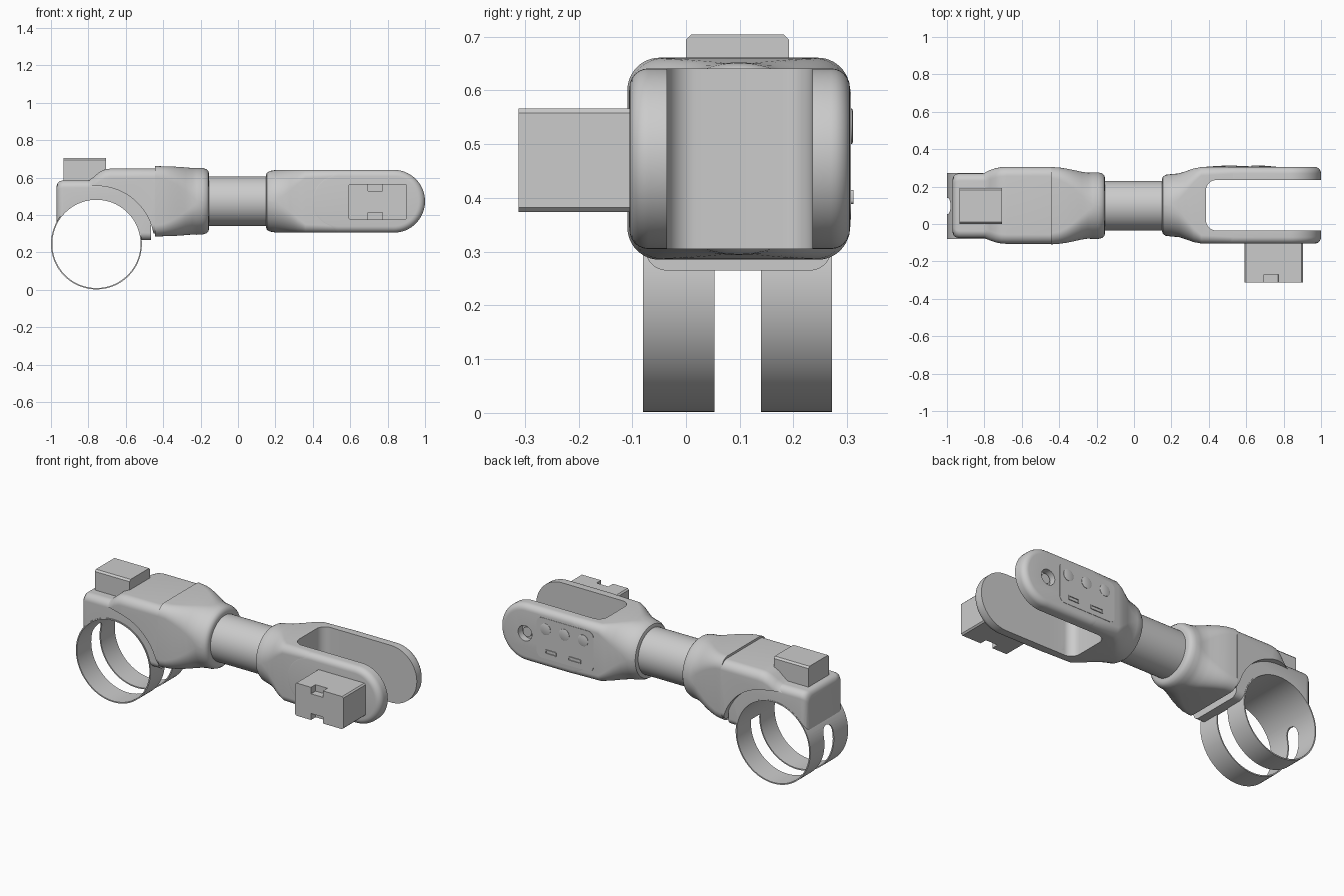
import bpy, bmesh, math

cube = bpy.data.objects.get("Cube")
if cube:
    bpy.data.objects.remove(cube, do_unlink=True)

GREY = (0.6, 0.6, 0.6, 1)
grey = bpy.data.materials.new("satin grey")
grey.use_nodes = True
grey.diffuse_color = GREY
grey.node_tree.nodes["Principled BSDF"].inputs["Base Color"].default_value = GREY

CY, CZ = 0.1, 0.473          # long axis of the arm
BX, BZ, BR = -0.757, 0.245, 0.243   # centre and radius of the wrist bands


def rounded_ring(u, v, hu, hv, r, n):
    """Rounded rectangle outline; r == hu == hv gives a circle."""
    pts = []
    for q, (su, sv) in enumerate(((1, 1), (-1, 1), (-1, -1), (1, -1))):
        for i in range(n + 1):
            a = (q + i / n) * math.pi / 2
            pts.append((u + su * (hu - r) + r * math.cos(a),
                        v + sv * (hv - r) + r * math.sin(a)))
    return pts


def loft(name, axis, sections, n=10):
    """Skin sections (t, u, v, half_u, half_v, corner) placed along an axis."""
    place = {"x": lambda t, u, v: (t, u, v),
             "y": lambda t, u, v: (u, t, v),
             "z": lambda t, u, v: (u, v, t)}[axis]
    bm = bmesh.new()
    rings = [[bm.verts.new(place(t, *p)) for p in rounded_ring(*s, n)]
             for t, *s in sections]
    for a, b in zip(rings, rings[1:]):
        for i in range(len(a)):
            j = (i + 1) % len(a)
            bm.faces.new((a[i], a[j], b[j], b[i]))
    bm.faces.new(rings[0])
    bm.faces.new(rings[-1])
    bmesh.ops.remove_doubles(bm, verts=bm.verts, dist=1e-5)
    bmesh.ops.recalc_face_normals(bm, faces=bm.faces)
    mesh = bpy.data.meshes.new(name)
    bm.to_mesh(mesh)
    bm.free()
    mesh.materials.append(grey)
    ob = bpy.data.objects.new(name, mesh)
    bpy.context.collection.objects.link(ob)
    return ob


def prism(name, axis, t0, t1, u, v, hu, hv, r=0.001, n=10):
    return loft(name, axis, [(t, u, v, hu, hv, r) for t in (t0, t1)], n)


def disc(name, axis, t0, t1, u, v, r, n=10):
    return prism(name, axis, t0, t1, u, v, r, r, r, n)


def activate(ob):
    bpy.ops.object.select_all(action="DESELECT")
    ob.select_set(True)
    bpy.context.view_layer.objects.active = ob


def cut(ob, *cutters):
    for c in cutters:
        c.hide_render = True
        m = ob.modifiers.new("cut", "BOOLEAN")
        m.operation, m.solver, m.object = "DIFFERENCE", "EXACT", c
        activate(ob)
        bpy.ops.object.modifier_apply(modifier=m.name)
        bpy.data.objects.remove(c, do_unlink=True)
    return ob


# Wrist bands: one thin tube slotted round its lower part
cut(disc("wrist_bands", "y", -0.08, 0.272, BX, BZ, BR, 24),
    disc("band_bore", "y", -1, 1, BX, BZ, BR - 0.007, 24),
    prism("band_slot", "x", -2, 1, 0.0965, -0.33, 0.0435, 0.67, 0.043))

# Narrow saddle hugging the bands
saddle = [(-0.97, 0.03), (-0.964, 0.014), (-0.952, 0.004), (-0.935, 0), (-0.465, 0)]
cut(loft("saddle", "x", [(x, 0.0975, 0.425, 0.173 - d, 0.16 - d, 0.04) for x, d in saddle]),
    disc("saddle_bore", "y", -1, 1, BX, BZ, BR - 0.007, 24))

# Wide clamp housing above the saddle
housing = [(-0.84, 0.17, 0.573), (-0.8, 0.177, 0.582), (-0.77, 0.188, 0.605),
           (-0.74, 0.198, 0.63), (-0.71, 0.204, 0.644), (-0.68, 0.206, 0.648),
           (-0.44, 0.206, 0.648)]
cut(loft("clamp_housing", "x",
         [(x, CY, (top + 0.3) / 2, hy, (top - 0.3) / 2, 0.05) for x, hy, top in housing]),
    disc("housing_bore", "y", -1, 1, BX, BZ, 0.31, 24))

# Collar blending from a rounded square to a round lip
collar = [(-0.445, 0.207, 0.188, 0.06), (-0.4, 0.204, 0.187, 0.065),
          (-0.36, 0.198, 0.186, 0.08), (-0.32, 0.19, 0.184, 0.1),
          (-0.28, 0.181, 0.181, 0.125), (-0.245, 0.176, 0.178, 0.15),
          (-0.22, 0.178, 0.179, 0.17), (-0.19, 0.178, 0.178, 0.175),
          (-0.17, 0.172, 0.172, 0.172), (-0.159, 0.162, 0.162, 0.162),
          (-0.155, 0.148, 0.148, 0.148)]
loft("collar", "x", [(x, 0.098, CZ, hy, hz, r) for x, hy, hz, r in collar], 12)

# Arm tube
disc("arm_tube", "x", -0.2, 0.2, 0.098, CZ, 0.133, 14)

# Fork hub, growing from the tube into a squared yoke
hub = [(0.15, 0.14, 0.14, 0.14), (0.154, 0.153, 0.152, 0.152), (0.17, 0.163, 0.162, 0.16),
       (0.2, 0.167, 0.167, 0.16), (0.24, 0.17, 0.168, 0.14), (0.28, 0.183, 0.168, 0.11),
       (0.32, 0.197, 0.168, 0.075), (0.36, 0.204, 0.168, 0.045),
       (0.54, 0.2045, 0.1675, 0.035)]
cut(loft("fork_hub", "x", [(x, CY, CZ, hy, hz, r) for x, hy, hz, r in hub]),
    prism("fork_slot", "z", -1, 2, 0.885, CY, 0.5, 0.135, 0.055))

# Fork prongs: stadium plates with rounded outer edges
prongs = {}
for side, s in (("front", -1), ("back", 1)):
    rings = [(CY + s * 0.135, 0)]
    for i in range(7):
        a = i / 6 * math.pi / 2
        rings.append((CY + s * (0.17 + 0.035 * math.sin(a)), 0.035 * (1 - math.cos(a))))
    prongs[side] = loft(side + "_prong", "y",
                        [(y, 0.685, CZ, 0.315 - d, 0.168 - d, 0.168 - d) for y, d in rings], 16)

# Pivot hole with a screw at its base
cut(prongs["back"], disc("pivot_hole", "y", 0.265, 0.5, 0.835, CZ, 0.045))
disc("pivot_screw", "y", 0.26, 0.285, 0.835, CZ, 0.028)

# Control panel on the back prong
prism("control_panel", "y", 0.3, 0.307, 0.573, CZ + 0.005, 0.185, 0.118, 0.035)
for i, x in enumerate((0.7, 0.578, 0.455)):
    loft(f"button_{i + 1}", "y", [(y, x, 0.533, r, r, r) for y, r in
                                 ((0.3, 0.033), (0.309, 0.033), (0.311, 0.028))])
for i, (x, hw) in enumerate(((0.665, 0.036), (0.51, 0.042))):
    cut(prism(f"port_{i + 1}", "y", 0.3, 0.312, x, 0.402, hw, 0.013, 0.006, 4),
        prism("port_opening", "y", 0.304, 0.4, x, 0.402, hw - 0.006, 0.007, 0.003, 4))

# Notched connector block on the front prong
block = prism("front_connector", "y", -0.312, -0.1, 0.747, 0.47, 0.157, 0.096, 0.008, 1)
cut(block, *[prism("notch", "y", -0.4, -0.27, 0.733, 0.47 + s * 0.096, 0.039, 0.038, 0.001, 1)
             for s in (-1, 1)])

# Connector block on top of the clamp
prism("top_connector", "x", -0.932, -0.706, 0.096, 0.63, 0.096, 0.074, 0.01, 1)

# Smooth the curved parts, keeping real edges sharp
for ob in list(bpy.context.scene.objects):
    if ob.type == "MESH" and ob.data.materials and ob.data.materials[0] == grey:
        activate(ob)
        bpy.ops.object.shade_smooth_by_angle(angle=math.radians(32))
